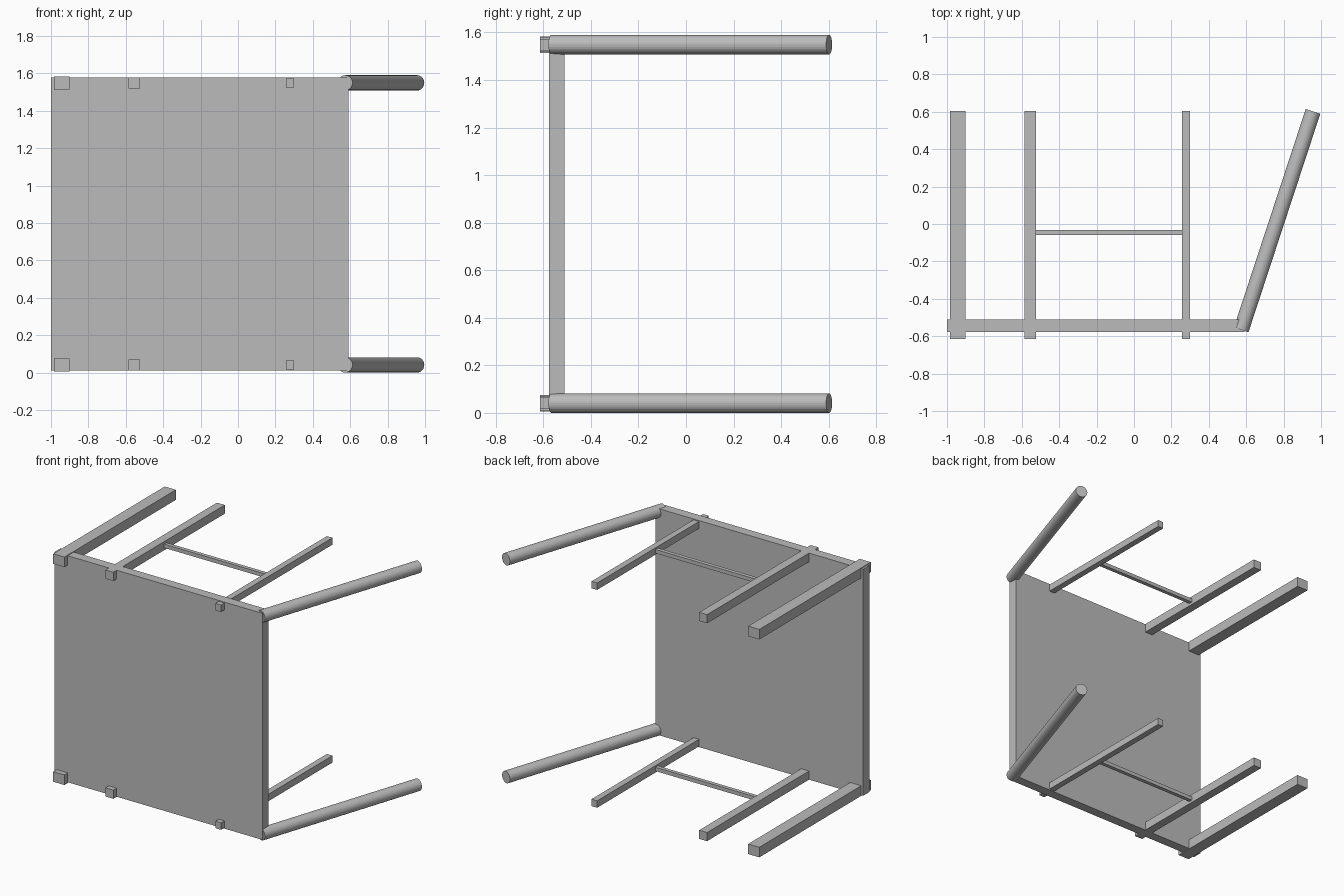
import bpy
from mathutils import Vector

if "Cube" in bpy.data.objects:
    bpy.data.objects.remove(bpy.data.objects["Cube"])

grey = bpy.data.materials.new("plain grey")
grey.diffuse_color = (0.5, 0.5, 0.5, 1)
grey.use_nodes = True
grey.node_tree.nodes["Principled BSDF"].inputs["Base Color"].default_value = grey.diffuse_color


def finish(obj, name):
    obj.name = name
    obj.data.materials.clear()
    obj.data.materials.append(grey)
    return obj


def box(name, lo, hi):
    lo, hi = Vector(lo), Vector(hi)
    bpy.ops.mesh.primitive_cube_add(size=1)
    obj = bpy.context.object
    for v in obj.data.vertices:
        v.co = (lo + hi) / 2 + v.co * (hi - lo)
    return finish(obj, name)


def rod(name, start, end, radius, sides=28):
    start, end = Vector(start), Vector(end)
    axis = end - start
    bpy.ops.mesh.primitive_cylinder_add(vertices=sides, radius=radius, depth=axis.length)
    obj = bpy.context.object
    obj.data.transform(axis.to_track_quat('Z', 'Y').to_matrix().to_4x4())
    obj.location = (start + end) / 2
    return finish(obj, name)


# Upright panel
box("panel", (-1.0, -0.577, 0.011), (0.59, -0.51, 1.579))

# Square rails: name, x range, half height
RAILS = [("wide_rail", -0.985, -0.90, 0.035),
         ("middle_rail", -0.585, -0.525, 0.03),
         ("narrow_rail", 0.257, 0.30, 0.024)]

# The same frame sits along the lower and the upper edge of the panel
for level, z in (("lower", 0.041), ("upper", 1.549)):
    for name, x0, x1, h in RAILS:
        box(f"{level}_{name}", (x0, -0.614, z - h), (x1, 0.605, z + h))
    # Thin bar joining middle and narrow rails
    box(f"{level}_crossbar", (-0.54, -0.059, z - 0.013), (0.27, -0.032, z + 0.013))
    # Slanted round leg
    rod(f"{level}_slanted_leg", (0.573, -0.566, z), (0.957, 0.602, z), 0.041)
